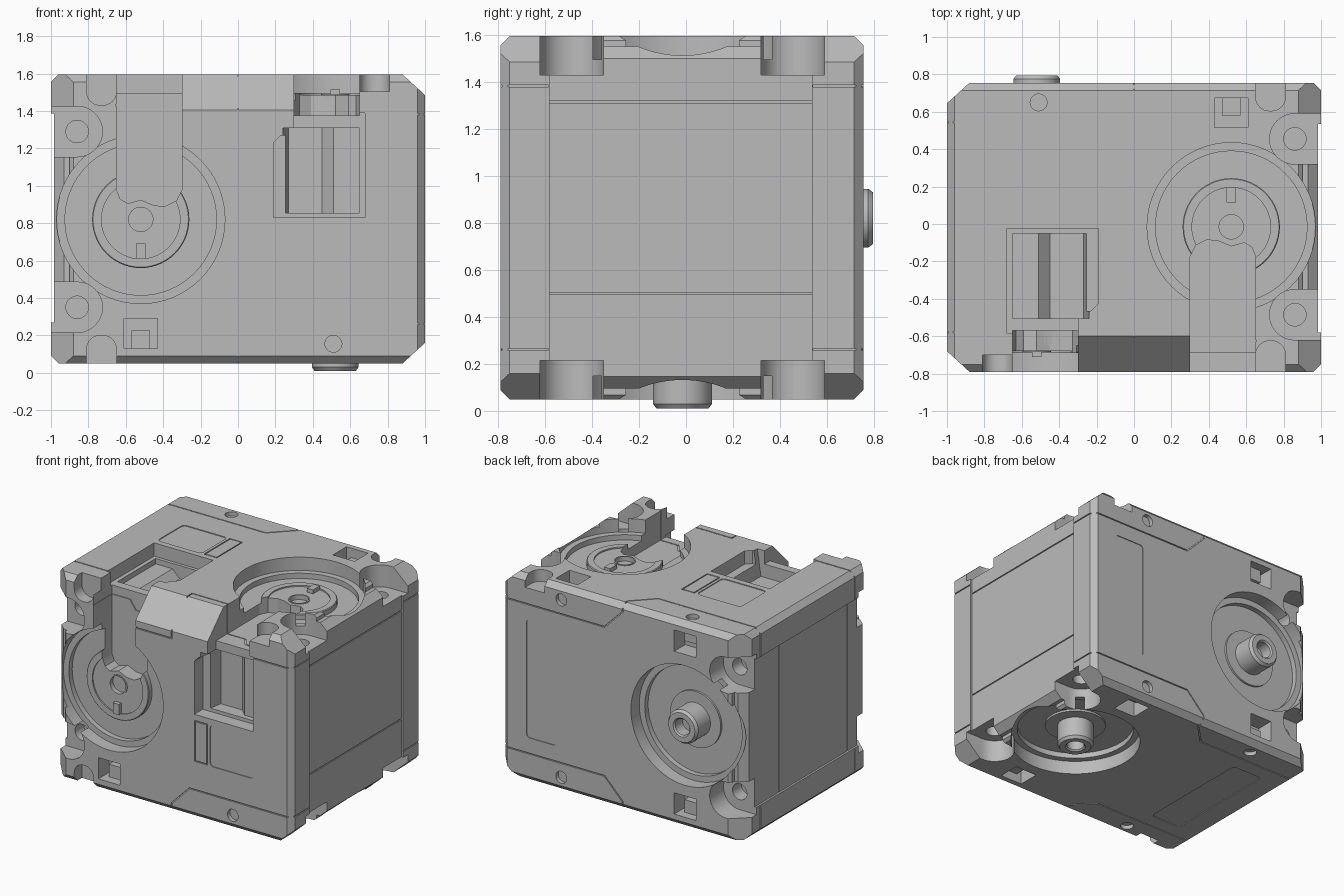
import bpy, bmesh, math
from mathutils import Matrix, Vector

if "Cube" in bpy.data.objects:
    bpy.data.objects.remove(bpy.data.objects["Cube"])

FRONT, BACK = -0.79, 0.755
MID = Vector((0, -0.0175, 0.8225))
AX, AZ = -0.52, 0.82          # output axis on the front
COLUMNS = (0.35, 1.29)        # mounting tab heights

# The second axis is the first one turned half a turn about a diagonal
flip = Matrix(((-1, 0, 0, 0), (0, 0, -1, 0), (0, -1, 0, 0), (0, 0, 0, 1)))
HALVES = {"front": Matrix.Identity(4),
          "top": Matrix.Translation(MID) @ flip @ Matrix.Translation(-MID)}

grey = bpy.data.materials.new("matte_grey")
grey.use_nodes = True
grey.diffuse_color = (0.5, 0.5, 0.5, 1)
grey.node_tree.nodes["Principled BSDF"].inputs["Base Color"].default_value = (0.5, 0.5, 0.5, 1)

helpers = []


def finish(bm, name, matrix):
    bmesh.ops.recalc_face_normals(bm, faces=bm.faces)
    mesh = bpy.data.meshes.new(name)
    bm.to_mesh(mesh)
    bm.free()
    mesh.transform(matrix)
    mesh.materials.append(grey)
    obj = bpy.data.objects.new(name, mesh)
    bpy.context.collection.objects.link(obj)
    return obj


def prism(name, pts, a, b, matrix, axis="y"):
    place = {"x": lambda p, q, t: (t, p, q),
             "y": lambda p, q, t: (p, t, q),
             "z": lambda p, q, t: (p, q, t)}[axis]
    bm = bmesh.new()
    ends = [[bm.verts.new(place(p, q, t)) for p, q in pts] for t in (a, b)]
    for end in ends:
        bm.faces.new(end)
    for i in range(len(pts)):
        j = (i + 1) % len(pts)
        bm.faces.new((ends[0][i], ends[0][j], ends[1][j], ends[1][i]))
    return finish(bm, name, matrix)


def lathe(name, profile, matrix):
    """Turn (radius, y) points about the output axis."""
    bm = bmesh.new()
    verts = [bm.verts.new((AX + r, y, AZ)) for r, y in profile]
    edges = [bm.edges.new(pair) for pair in zip(verts, verts[1:])]
    bmesh.ops.spin(bm, geom=verts + edges, cent=(AX, 0, AZ), axis=(0, 1, 0),
                   angle=math.tau, steps=56, use_duplicate=False)
    bmesh.ops.remove_doubles(bm, verts=bm.verts, dist=0.0005)
    return finish(bm, name, matrix)


def rect(x0, x1, z0, z1):
    return [(x0, z0), (x1, z0), (x1, z1), (x0, z1)]


def circle(x, z, r, n=48):
    return [(x + r * math.cos(math.tau * i / n), z + r * math.sin(math.tau * i / n))
            for i in range(n)]


def rounded(x0, x1, z0, z1, r):
    pts = []
    for k, (x, z) in enumerate(rect(x0 + r, x1 - r, z0 + r, z1 - r)):
        for i in range(9):
            a = math.pi + (k + i / 8) * math.pi / 2
            pts.append((x + r * math.cos(a), z + r * math.sin(a)))
    return pts


def boolean(target, tool, operation="DIFFERENCE"):
    mod = target.modifiers.new("shape", "BOOLEAN")
    mod.operation, mod.solver, mod.object = operation, "EXACT", tool
    tool.hide_render = True
    helpers.append(tool)


def pocket(target, pts, depth, matrix, back=False):
    a, b = (BACK - depth, BACK + 0.1) if back else (FRONT - 0.1, FRONT + depth)
    boolean(target, prism("cutter", pts, a, b, matrix))


def groove(target, path, depth, matrix, back=False, w=0.004):
    for (x0, z0), (x1, z1) in zip(path, path[1:]):
        d = Vector((x1 - x0, z1 - z0)).normalized() * w
        n = Vector((-d.y, d.x))
        p, q = Vector((x0, z0)) - d, Vector((x1, z1)) + d
        pocket(target, [tuple(v) for v in (p - n, q - n, q + n, p + n)], depth, matrix, back)


# Case block with small chamfers, and wide ones on the end edges
c = 0.04
top, low = MID.z + 0.7725, MID.z - 0.7725
body = prism("case", [(FRONT + c, low), (BACK - c, low), (BACK, low + c), (BACK, top - c),
                      (BACK - c, top), (FRONT + c, top), (FRONT, top - c), (FRONT, low + c)],
             -1, 1, HALVES["front"], "x")
outline = [(-0.88, FRONT), (1 - c, FRONT), (1, FRONT + c), (1, BACK - c),
           (1 - c, BACK), (-0.88, BACK), (-1, BACK - 0.11), (-1, FRONT + 0.11)]
for m in HALVES.values():
    boolean(body, prism("outline", outline, -0.5, 2, m, "z"), "INTERSECT")
# Broad slope on the shared edge between the two outputs
boolean(body, prism("cutter", [(FRONT - 0.1, top - 0.29), (FRONT - 0.1, top + 0.1),
                               (FRONT + 0.29, top + 0.1)], -0.3, 0.3, HALVES["front"], "x"))

tongue = [(-0.65, 1.7), (-0.65, 0.98), (-0.63, 0.93), (-0.59, 0.905), (-0.52, 0.925),
          (-0.45, 0.895), (-0.39, 0.89), (-0.33, 0.92), (-0.3, 0.98), (-0.3, 1.7)]
seam = [(1.05, 0.262), (0.15, 0.262), (0, 0.11), (0, 0)]
high_seam = [(x, 2 * MID.z - z) for x, z in seam]

for half, m in HALVES.items():
    # Side panel, a little sunk, with its lines
    boolean(body, prism("cutter", rect(-0.58, 0.535, 0, 1.7), 0.985, 1.1, m, "x"))
    for z in (0.5, 1.315):
        boolean(body, prism("cutter", rect(-0.58, 0.535, z - c / 10, z + c / 10),
                            0.978, 1.1, m, "x"))
    for z in (0.262, 1.383):
        for y in ((FRONT - 0.1, -0.585), (0.54, BACK + 0.1)):
            boolean(body, prism("cutter", rect(*y, z - c / 10, z + c / 10), 0.992, 1.1, m, "x"))

    for back in (False, True):
        # Round output recess, its outer shelf and the low edge by the tabs
        pocket(body, circle(AX, AZ, 0.45, 64), 0.1, m, back)
        pocket(body, circle(AX, AZ, 0.405, 64), 0.14, m, back)
        pocket(body, rect(-1.1, -0.9, 0.47, 1.17), 0.045, m, back)
        # Mounting tabs with screw holes
        for z in COLUMNS:
            pocket(body, rounded(-1.3, -0.725, z - 0.135, z + 0.135, 0.134), 0.165, m, back)
            pocket(body, circle(-0.86, z, 0.06), 0.27, m, back)
        # Square nut pockets and screw holes
        for z in ((0.21, 1.435) if back else (0.21,)):
            pocket(body, rect(-0.61, -0.43, z - 0.08, z + 0.08), 0.13, m, back)
        for z in ((0.155, 1.49) if back else (0.155,)):
            pocket(body, circle(0.51, z, 0.045, 32), 0.03, m, back)
        groove(body, seam, 0.008, m, back)
    groove(body, high_seam, 0.008, m, True)
    groove(body, [(0.68, 1.383), (1.05, 1.383)], 0.008, m)
    groove(body, [(-0.3, 1.35), (0, 1.35), (0, 1.7)], 0.008, m)

    # Rounded cut-outs by the corners
    pocket(body, rounded(-0.81, -0.65, 1.43, 1.9, 0.075), 0.09, m)
    pocket(body, rounded(-0.81, -0.65, -0.3, 0.2, 0.075), 0.09, m)
    # Open channel running from the horn to the edge
    pocket(body, tongue, 0.22, m)
    groove(body, [(-0.65, 1.43), (-0.5, 1.43), (-0.45, 1.36), (-0.3, 1.36)], 0.227, m)

    # Connector window with a stepped floor
    pocket(body, [(0.19, 0.83), (0.68, 0.83), (0.68, 1.39), (0.3, 1.39),
                  (0.3, 1.27), (0.23, 1.27), (0.19, 1.23)], 0.1, m)
    boolean(body, prism("cutter", [(0.24, FRONT), (0.65, FRONT), (0.65, FRONT + 0.14),
                                   (0.51, FRONT + 0.14), (0.45, FRONT + 0.2),
                                   (0.27, FRONT + 0.2)], 0.855, 1.31, m, "z"))

    # Label panels
    pocket(body, rounded(0.32, 0.685, 0.475, 0.785, 0.03), 0.006, m)
    pocket(body, rounded(0.55, 0.8, 0.38, 1.27, 0.03), 0.006, m, True)
    groove(body, rect(0.195, 0.295, 0.48, 0.78) + [(0.195, 0.48)], 0.008, m)

    # Output horn, cut away by the channel, with a locating key
    horn = lathe(half + "_horn", [(0, -0.6), (0.26, -0.6), (0.26, -0.685), (0.255, -0.69),
                                  (0.21, -0.69), (0.21, -0.68), (0.075, -0.68), (0.075, -0.685),
                                  (0.065, -0.685), (0.065, -0.63), (0, -0.63)], m)
    pocket(horn, tongue, 0.22, m)
    prism(half + "_horn_key", rect(AX - 0.025, AX + 0.025, 0.61, 0.69), -0.71, -0.64, m)

    # Idler boss on the far side
    lathe(half + "_idler_boss", [(0, 0.58), (0.21, 0.58), (0.21, 0.63), (0.125, 0.63),
                                 (0.125, 0.775), (0.11, 0.795), (0.07, 0.795), (0.06, 0.785),
                                 (0.06, 0.7), (0, 0.7)], m)

    # Nuts held in the square pockets
    for z, y0, y1 in ((0.175, -0.72, -0.64), (0.175, 0.61, 0.69), (1.47, 0.61, 0.69)):
        prism(half + "_nut", rect(AX - 0.05, AX + 0.05, z - 0.05, z + 0.05), y0, y1, m)

# Bake the cuts and drop the helpers
scene_objects = [o for o in bpy.context.collection.objects
                 if o.type == "MESH" and o not in helpers and o.data.materials.get("matte_grey")]
graph = bpy.context.evaluated_depsgraph_get()
for obj in scene_objects:
    if obj.modifiers:
        baked = bpy.data.meshes.new_from_object(obj.evaluated_get(graph))
        obj.modifiers.clear()
        obj.data = baked
for tool in helpers:
    bpy.data.objects.remove(tool)

bpy.ops.object.select_all(action="DESELECT")
for obj in scene_objects:
    obj.select_set(True)
bpy.context.view_layer.objects.active = body
bpy.ops.object.shade_smooth_by_angle(angle=math.radians(25))
